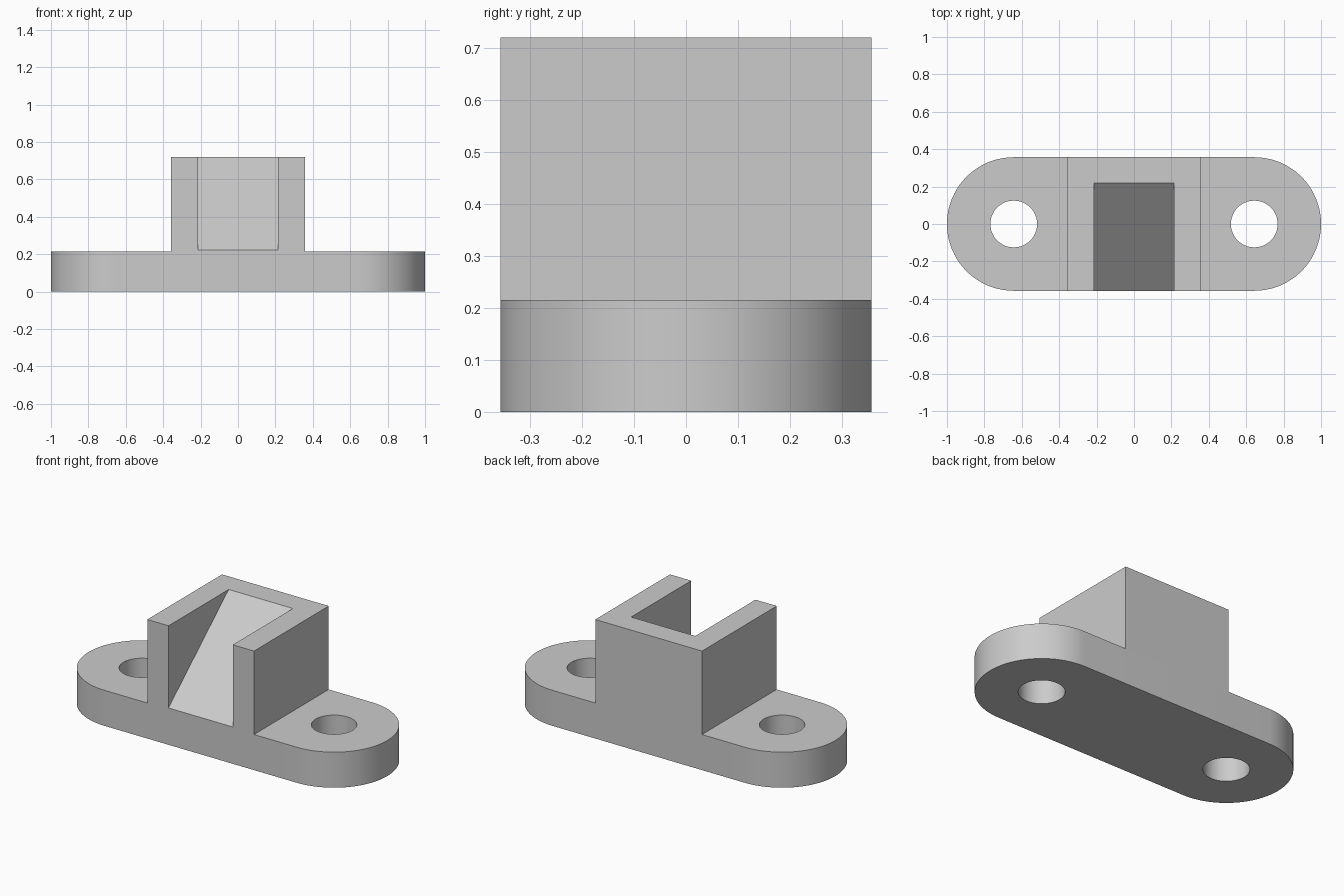
import bpy, bmesh
from math import sin, cos, pi, radians

cube = bpy.data.objects.get("Cube")
if cube:
    bpy.data.objects.remove(cube, do_unlink=True)

grey = bpy.data.materials.new("light grey")
grey.use_nodes = True
colour = (0.6, 0.6, 0.6, 1)
grey.diffuse_color = colour
grey.node_tree.nodes["Principled BSDF"].inputs["Base Color"].default_value = colour

HALF_DEPTH = 0.357
PLATE_TOP = 0.215
TOP = 0.72
SLOT = 0.215
BACK_WALL = 0.218
PIN_X = 1 - HALF_DEPTH


def arc(cx, radius, start, end, steps):
    angles = [start + (end - start) * i / steps for i in range(steps + 1)]
    return [(cx + radius * cos(a), radius * sin(a)) for a in angles]


def prism(name, loops, thickness, location, rotation=(0, 0, 0)):
    """Filled outline (first loop) with holes (other loops), extruded both ways."""
    curve = bpy.data.curves.new(name, "CURVE")
    curve.dimensions = "2D"
    curve.fill_mode = "BOTH"
    curve.extrude = thickness / 2
    for loop in loops:
        spline = curve.splines.new("POLY")
        spline.points.add(len(loop) - 1)
        for point, (x, y) in zip(spline.points, loop):
            point.co = (x, y, 0, 1)
        spline.use_cyclic_u = True
    obj = bpy.data.objects.new(name, curve)
    bpy.context.collection.objects.link(obj)
    obj.location = location
    obj.rotation_euler = rotation
    bpy.ops.object.select_all(action="DESELECT")
    obj.select_set(True)
    bpy.context.view_layer.objects.active = obj
    bpy.ops.object.convert(target="MESH")
    obj = bpy.context.object

    # Weld caps to walls
    bm = bmesh.new()
    bm.from_mesh(obj.data)
    bmesh.ops.remove_doubles(bm, verts=bm.verts, dist=0.0001)
    bmesh.ops.recalc_face_normals(bm, faces=bm.faces)
    bm.to_mesh(obj.data)
    bm.free()
    obj.data.materials.clear()
    obj.data.materials.append(grey)
    bpy.ops.object.shade_smooth_by_angle(angle=radians(30))
    return obj


# Rounded mounting plate with two screw holes
outline = arc(PIN_X, HALF_DEPTH, -pi / 2, pi / 2, 40)
outline += arc(-PIN_X, HALF_DEPTH, pi / 2, 3 * pi / 2, 40)
holes = [arc(side * PIN_X, 0.125, 0, 2 * pi, 48)[:-1] for side in (-1, 1)]
prism("mounting_plate", [outline] + holes, PLATE_TOP, (0, 0, PLATE_TOP / 2))

# U-shaped housing, open at the front
half = [(SLOT, BACK_WALL), (SLOT, -HALF_DEPTH),
        (HALF_DEPTH, -HALF_DEPTH), (HALF_DEPTH, HALF_DEPTH)]
housing = half + [(-x, y) for x, y in reversed(half)]
prism("housing", [housing], TOP - PLATE_TOP, (0, 0, (TOP + PLATE_TOP) / 2))

# Ramp rising to the top of the back wall
ramp = [(-HALF_DEPTH, PLATE_TOP), (BACK_WALL, PLATE_TOP),
        (BACK_WALL, TOP), (-HALF_DEPTH, PLATE_TOP + 0.008)]
prism("ramp", [ramp], 2 * SLOT, (0, 0, 0), (pi / 2, 0, pi / 2))
